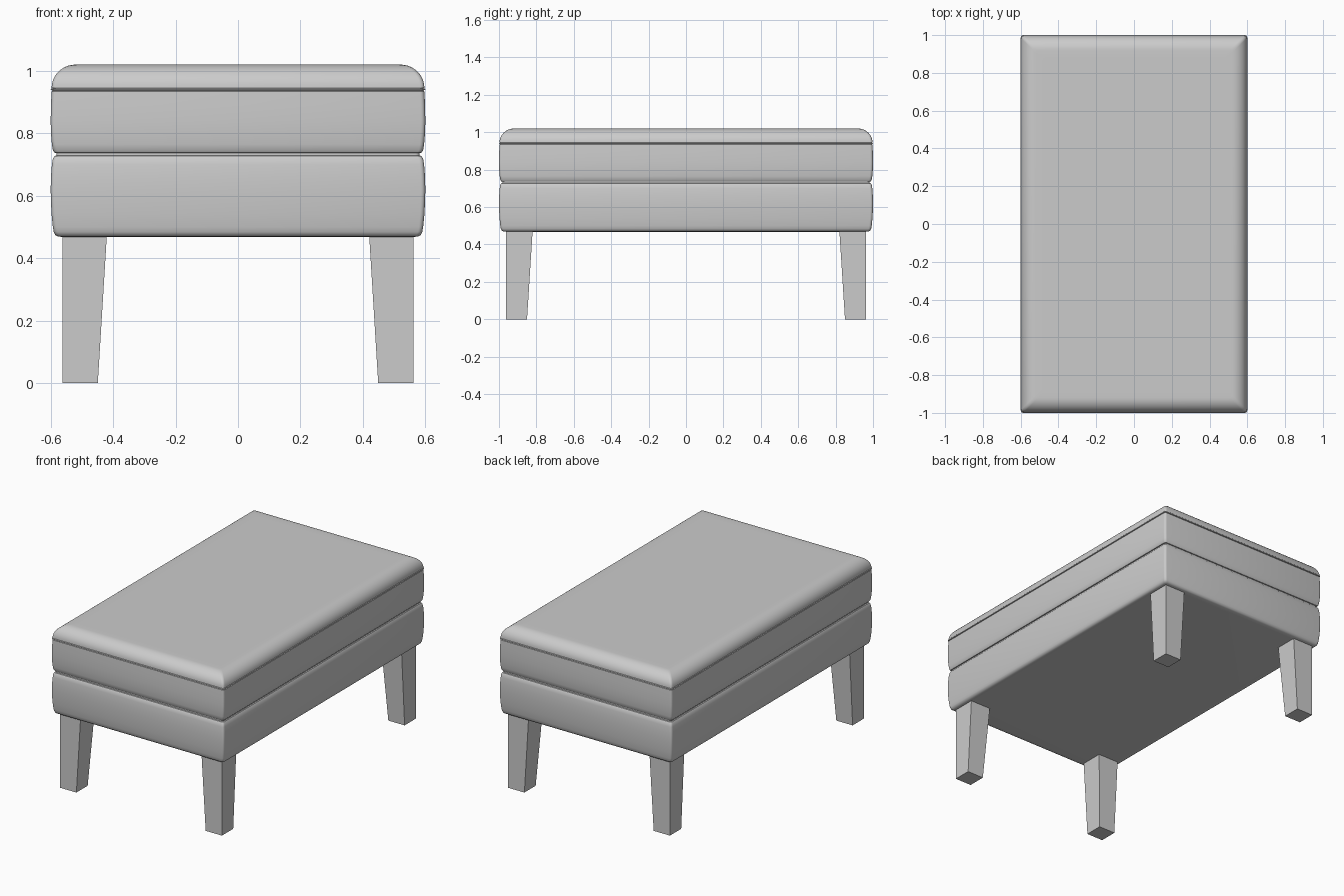
import bpy, bmesh, math

if "Cube" in bpy.data.objects:
    bpy.data.objects.remove(bpy.data.objects["Cube"])

HX, HY = 0.6, 1.0     # half width and half length
R = 0.014             # vertical corner radius


def ring(bm, inset, z, r=R, n=4):
    """Rounded rectangle loop, inset from the overall footprint."""
    verts = []
    cx, cy = HX - inset - r, HY - inset - r
    for k, (sx, sy) in enumerate([(1, 1), (-1, 1), (-1, -1), (1, -1)]):
        for i in range(n + 1):
            a = math.pi / 2 * (k + i / n)
            verts.append(bm.verts.new((sx * cx + r * math.cos(a),
                                       sy * cy + r * math.sin(a), z)))
    return verts


def finish(bm, name, smooth=True):
    bmesh.ops.recalc_face_normals(bm, faces=bm.faces)
    mesh = bpy.data.meshes.new(name)
    bm.to_mesh(mesh)
    bm.free()
    ob = bpy.data.objects.new(name, mesh)
    bpy.context.collection.objects.link(ob)
    if smooth:
        bpy.ops.object.select_all(action='DESELECT')
        ob.select_set(True)
        bpy.context.view_layer.objects.active = ob
        bpy.ops.object.shade_smooth_by_angle(angle=math.radians(40))
    return ob


def padded_block(name, profile):
    """Loft rounded rectangles along an (inset, z) profile and cap the ends."""
    bm = bmesh.new()
    rings = [ring(bm, d, z) for d, z in profile]
    for a, b in zip(rings, rings[1:]):
        for i in range(len(a)):
            j = (i + 1) % len(a)
            bm.faces.new((a[i], a[j], b[j], b[i]))
    bm.faces.new(rings[0])
    bm.faces.new(rings[-1])
    return finish(bm, name)


# Upholstered base, softly bulging sides
padded_block("base", [
    (0.045, 0.468), (0.025, 0.469), (0.015, 0.474), (0.010, 0.484), (0.007, 0.50),
    (0.003, 0.54), (0.001, 0.58), (0.0, 0.62), (0.001, 0.66), (0.004, 0.70),
    (0.007, 0.718), (0.012, 0.727), (0.022, 0.730), (0.040, 0.730)])

# Recessed joint between base and cushion
padded_block("joint", [(0.018, 0.72), (0.018, 0.745)])

# Cushion: bulging border, seam with piping, then a rounded crown
crown = [(0.003 + 0.077 * (1 - math.cos(t)), 0.945 + 0.075 * math.sin(t))
         for t in [math.pi / 2 * i / 10 for i in range(11)]]
padded_block("cushion", [
    (0.040, 0.736), (0.022, 0.736), (0.012, 0.738), (0.007, 0.746), (0.004, 0.765),
    (0.001, 0.80), (0.0, 0.84), (0.001, 0.89), (0.003, 0.934),
    (0.007, 0.937), (0.001, 0.939), (0.0, 0.941), (0.001, 0.943), (0.007, 0.9445)]
    + crown + [(0.12, 1.02)])

# Tapered legs: straight outer faces, sloping inner faces
for yname, sy in (("front", -1), ("back", 1)):
    for xname, sx in (("left", -1), ("right", 1)):
        bm = bmesh.new()
        bmesh.ops.create_cube(bm, size=1)
        for v in bm.verts:
            top = v.co.z > 0
            x = 0.562 if v.co.x > 0 else (0.42 if top else 0.449)
            y = 0.962 if v.co.y > 0 else (0.82 if top else 0.85)
            v.co = (sx * x, sy * y, 0.475 if top else 0.0)
        finish(bm, f"{yname}_{xname}_leg", smooth=False)
